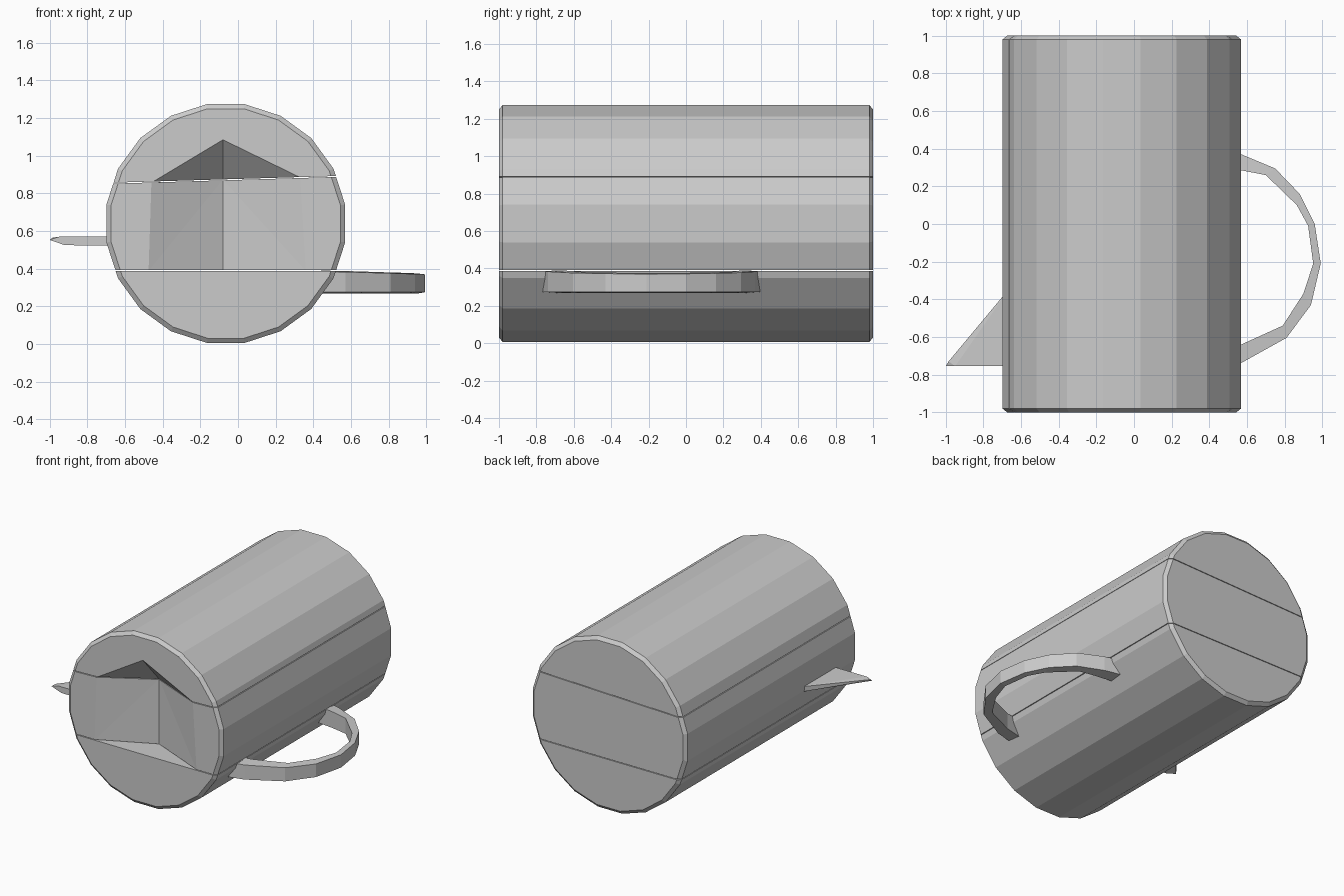
import bpy, bmesh, math
from mathutils import Vector

if "Cube" in bpy.data.objects:
    bpy.data.objects.remove(bpy.data.objects["Cube"])

CX, CZ, R, SIDES = -0.065, 0.64, 0.642, 20


def make(name, bm):
    bmesh.ops.recalc_face_normals(bm, faces=bm.faces)
    mesh = bpy.data.meshes.new(name)
    bm.to_mesh(mesh)
    bm.free()
    obj = bpy.data.objects.new(name, mesh)
    bpy.context.collection.objects.link(obj)
    return obj


def hull(name, points):
    bm = bmesh.new()
    for p in points:
        bm.verts.new(p)
    bmesh.ops.convex_hull(bm, input=bm.verts)
    return make(name, bm)


def barrel():
    # Lying 20-sided drum with a small chamfer on both rims
    bm = bmesh.new()
    rings = []
    for y, r in ((-1, R - 0.025), (-0.98, R), (0.98, R), (1, R - 0.025)):
        ring = []
        for i in range(SIDES):
            a = 2 * math.pi * (i + 0.5) / SIDES
            ring.append(bm.verts.new((CX + r * math.cos(a), y, CZ + r * math.sin(a))))
        rings.append(ring)
    for a, b in zip(rings, rings[1:]):
        for i in range(SIDES):
            j = (i + 1) % SIDES
            bm.faces.new((a[i], a[j], b[j], b[i]))
    bm.faces.new(rings[0])
    bm.faces.new(rings[-1])
    return bm


# House-shaped notch in the front face, narrowing to one vertical back edge
front = [(-0.475, 0.39), (0.36, 0.39), (0.33, 0.885), (-0.08, 1.085), (-0.46, 0.857)]
back = [(-0.08, -0.81, 0.39), (-0.08, -0.81, 0.875)]
cutter = hull("notch_cutter", [(x, -1.0, z) for x, z in front]
              + [(x, -1.1, z) for x, z in front] + back)
cutter.hide_render = True
cutter.hide_viewport = True

# Body in three stacked slabs, parted by hairline seams
SEAMS = [((0, 0, 0.39), (0, 0, 1)), ((-0.08, 0, 0.872), (-0.03, 0, 1))]
GAP = 0.0025


def slab(name, lower, upper):
    bm = barrel()
    for seam, sign in ((lower, 1), (upper, -1)):
        if seam is None:
            continue
        n = Vector(seam[1]).normalized() * sign
        cut = bmesh.ops.bisect_plane(
            bm, geom=bm.verts[:] + bm.edges[:] + bm.faces[:],
            plane_co=Vector(seam[0]) + n * GAP, plane_no=n, clear_inner=True)
        edges = [e for e in cut["geom_cut"] if isinstance(e, bmesh.types.BMEdge)]
        bmesh.ops.holes_fill(bm, edges=edges, sides=0)
    obj = make(name, bm)
    if upper is None or lower is not None:
        mod = obj.modifiers.new("notch", "BOOLEAN")
        mod.operation = "DIFFERENCE"
        mod.solver = "EXACT"
        mod.object = cutter


slab("body_bottom", None, SEAMS[0])
slab("body_middle", SEAMS[0], SEAMS[1])
slab("body_top", SEAMS[1], None)

# Faceted loop handle: outer and inner outline pairs in top view
outer = [(0.44, 0.40), (0.57, 0.37), (0.75, 0.295), (0.88, 0.16), (0.96, 0.00),
         (0.992, -0.21), (0.94, -0.43), (0.81, -0.605), (0.57, -0.738), (0.44, -0.77)]
inner = [(0.44, 0.30), (0.57, 0.285), (0.70, 0.26), (0.865, 0.10), (0.925, -0.01),
         (0.952, -0.21), (0.90, -0.37), (0.79, -0.54), (0.57, -0.64), (0.44, -0.67)]
bm = bmesh.new()
loops = []
for o, i in zip(outer, inner):
    top = 0.39 - 0.015 * max(0, (o[0] - 0.5) / 0.5)
    loops.append([bm.verts.new(p) for p in (
        (*o, 0.275), (*o, top - 0.005), (*i, top), (*i, 0.268))])
for a, b in zip(loops, loops[1:]):
    for k in range(4):
        m = (k + 1) % 4
        bm.faces.new((a[k], a[m], b[m], b[k]))
bm.faces.new(loops[0])
bm.faces.new(loops[-1])
make("handle", bm)

# Pointed spout fin on the left
hull("spout", [(-0.66, -0.34, 0.57), (-0.66, -0.34, 0.53), (-0.66, -0.755, 0.57),
               (-0.66, -0.755, 0.523), (-0.95, -0.755, 0.57), (-0.92, -0.755, 0.525),
               (-0.985, -0.73, 0.565), (-1.0, -0.755, 0.553)])
